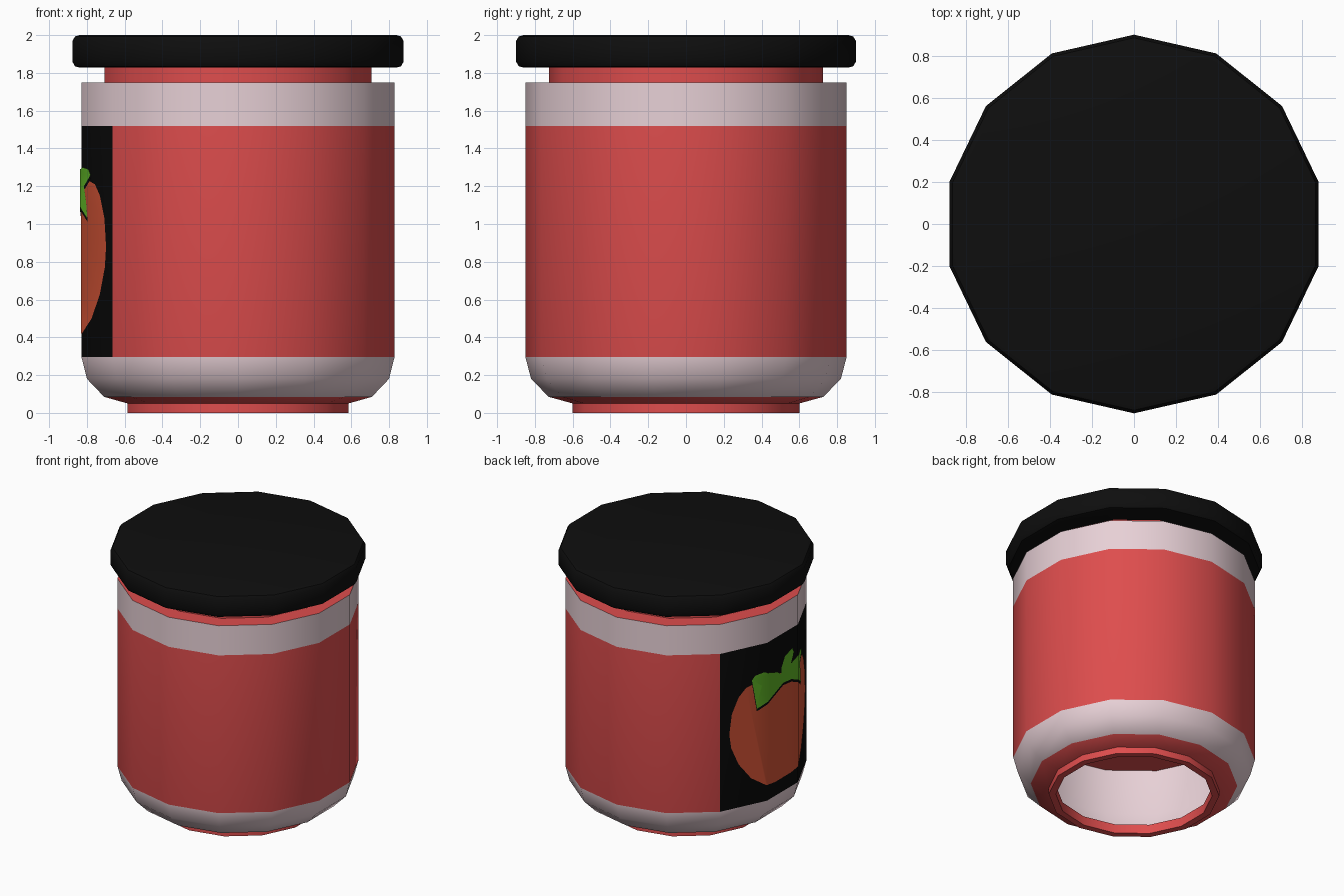
import bpy, bmesh, math
from mathutils import Vector

if "Cube" in bpy.data.objects:
    bpy.data.objects.remove(bpy.data.objects["Cube"])

N = 14
R = 0.85


def mat(name, r, g, b):
    lin = [(c / 255 / 12.92) if c < 10 else ((c / 255 + 0.055) / 1.055) ** 2.4 for c in (r, g, b)]
    m = bpy.data.materials.new(name)
    m.diffuse_color = (*lin, 1)
    m.use_nodes = True
    m.node_tree.nodes["Principled BSDF"].inputs["Base Color"].default_value = m.diffuse_color
    return m


RED = mat("jar_red", 222, 77, 77)
PALE = mat("pale_pink", 240, 216, 222)
LID = mat("lid_black", 14, 14, 14)
BLACK = mat("label_black", 9, 9, 9)
TOMATO = mat("tomato_orange_red", 212, 84, 54)
GREEN = mat("leaf_green", 95, 180, 38)


def finish(name, bm, mats):
    me = bpy.data.meshes.new(name)
    bm.to_mesh(me)
    bm.free()
    for m in mats:
        me.materials.append(m)
    ob = bpy.data.objects.new(name, me)
    bpy.context.collection.objects.link(ob)
    bpy.ops.object.select_all(action='DESELECT')
    ob.select_set(True)
    bpy.context.view_layer.objects.active = ob
    bpy.ops.object.shade_smooth_by_angle(angle=math.radians(32))
    return ob


def lathe(name, profile, mats, rule=None):
    """Turn a (radius, z) profile into a closed 14-sided solid."""
    bm = bmesh.new()
    rings = []
    for r, z in profile:
        rings.append([bm.verts.new((r * math.cos(a), r * math.sin(a), z)) for a in
                      (math.pi / 2 + 2 * math.pi * k / N for k in range(N))])
    for i in range(len(rings) - 1):
        for k in range(N):
            j = (k + 1) % N
            f = bm.faces.new((rings[i][k], rings[i][j], rings[i + 1][j], rings[i + 1][k]))
            if rule:
                f.material_index = rule(f.calc_center_median())
    bm.faces.new(rings[0])
    bm.faces.new(rings[-1])
    bmesh.ops.recalc_face_normals(bm, faces=bm.faces)
    return finish(name, bm, mats)


def body_rule(c):
    r = math.hypot(c.x, c.y)
    if r < 0.73 or c.z > 1.745:
        return 0
    if 0.30 < c.z < 1.52 and r > 0.825:
        return 2 if c.x / r < -0.7 else 0   # three label panels on the left
    return 1


# Jar body: hollow underside, foot, pale shoulder bands, label panels, neck
lathe("jar_body", [(0.80, 0.65), (0.80, 0.30), (0.76, 0.18), (0.55, 0.07), (0.55, 0.0),
                   (0.60, 0.0), (0.60, 0.05), (0.727, 0.085), (0.82, 0.18), (R, 0.295),
                   (R, 1.52), (R, 1.75), (0.725, 1.75), (0.725, 1.85)],
      [RED, PALE, BLACK],
      lambda c: 0 if c.z < 0.6 and math.hypot(c.x, c.y) < 0.79 * math.cos(math.pi / N)
      and not (c.z > 0.1 and math.hypot(c.x, c.y) > 0.74) else body_rule(c))

# Lid with a rounded rim
lathe("lid", [(0.86, 1.828), (0.885, 1.835), (0.9, 1.86), (0.9, 1.968), (0.885, 1.993), (0.86, 2.0)], [LID])

# Label artwork wraps over the three panels
HALF = R * math.sin(math.pi / N)
APO = R * math.cos(math.pi / N)
TURN = 2 * math.pi / N


def wrap(u, z, off):
    over = max(0.0, abs(u) - HALF)
    y = min(abs(u), HALF) + over * math.cos(TURN)
    x = -APO + over * math.sin(TURN)
    s = 1 + off / APO
    return Vector((x * s, math.copysign(y, u) * s, z))


def plate(name, shapes, material, off, dz=0.0):
    bm = bmesh.new()
    for pts in shapes:
        bm.faces.new([bm.verts.new((u, z + dz, 0)) for u, z in pts])
    bmesh.ops.triangulate(bm, faces=bm.faces[:], ngon_method='EAR_CLIP')
    for cut in (-HALF, HALF):
        bmesh.ops.bisect_plane(bm, geom=bm.verts[:] + bm.edges[:] + bm.faces[:],
                               plane_co=(cut, 0, 0), plane_no=(1, 0, 0))
    for v in bm.verts:
        v.co = wrap(v.co.x, v.co.y, off)
    bm.normal_update()
    for f in bm.faces:
        if f.normal.x > 0:
            f.normal_flip()
    finish(name, bm, [material])


def mirrored(pts):
    return [(-u, z) for u, z in pts]


# Fruit outline, half of it mirrored
half = [(0.1, 0.405), (0.2, 0.42), (0.32, 0.5), (0.42, 0.63), (0.48, 0.77), (0.495, 0.88),
        (0.475, 1.03), (0.42, 1.15), (0.36, 1.21), (0.30, 1.225), (0.25, 1.19), (0.2, 1.15), (0.1, 1.14)]
plate("tomato_fruit", [half + mirrored(half)[::-1]], TOMATO, 0.003)

# Leaves and stalk
leaf = [(0.0, 1.2), (0.0, 1.14), (0.1, 1.13), (0.19, 1.09), (0.275, 1.03), (0.26, 1.12),
        (0.235, 1.2), (0.315, 1.26), (0.29, 1.29), (0.22, 1.3), (0.14, 1.27), (0.07, 1.25)]
stalk = [(0.03, 1.18), (0.02, 1.27), (-0.02, 1.34), (-0.11, 1.37), (-0.13, 1.33), (-0.08, 1.26), (-0.06, 1.18)]
green = [leaf, mirrored(leaf), stalk]
plate("leaf_shadow", green, BLACK, 0.005, -0.02)
plate("tomato_leaves", green, GREEN, 0.007)
